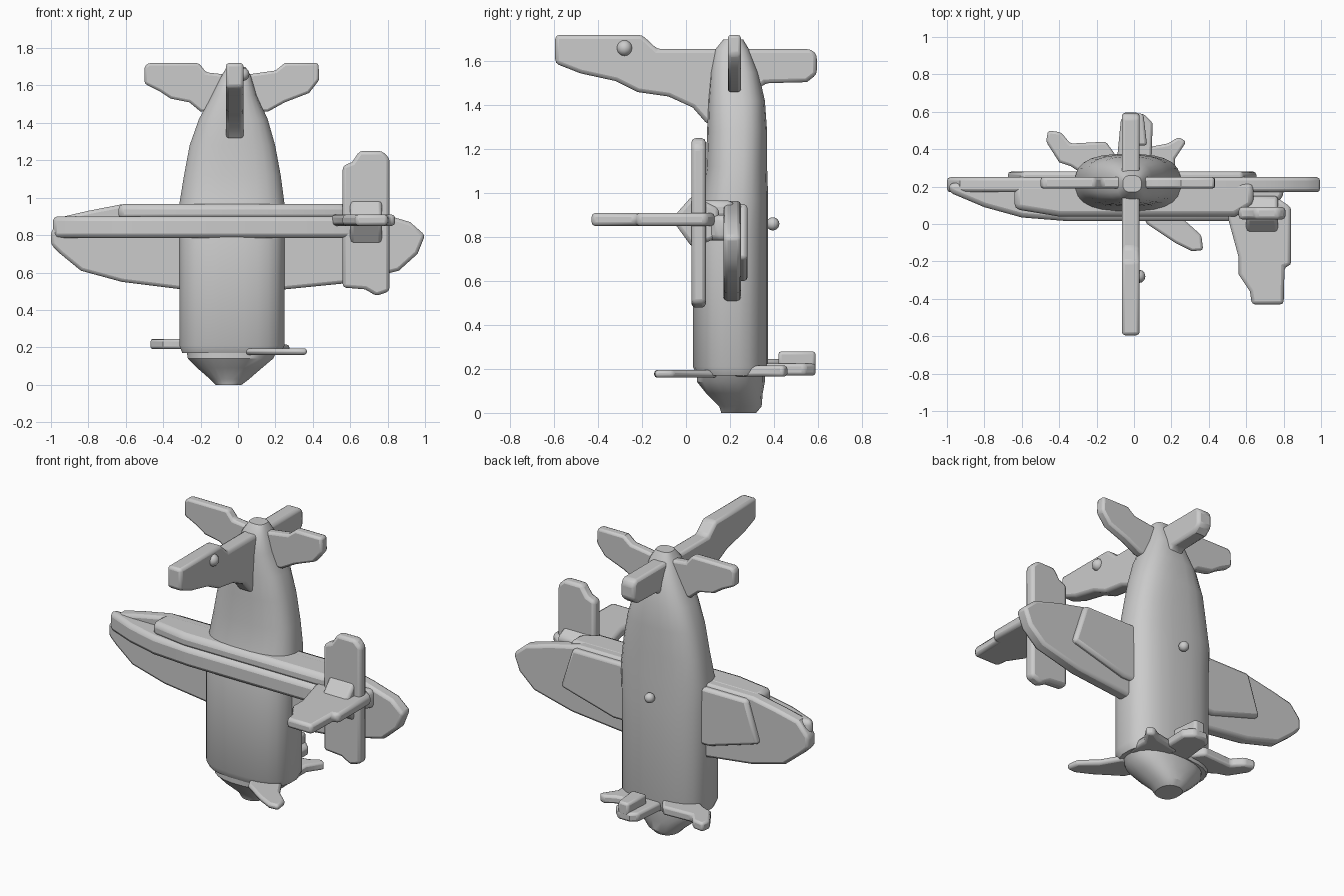
import bpy, bmesh, math
from mathutils import Vector


def finish(name, bm, bevel=0.0):
    bmesh.ops.recalc_face_normals(bm, faces=bm.faces)
    me = bpy.data.meshes.new(name)
    bm.to_mesh(me)
    bm.free()
    ob = bpy.data.objects.new(name, me)
    bpy.context.collection.objects.link(ob)
    if bevel:
        m = ob.modifiers.new("soft_edges", 'BEVEL')
        m.width, m.segments, m.limit_method = bevel, 2, 'ANGLE'
        m.angle_limit = math.radians(40)
    bpy.ops.object.select_all(action='DESELECT')
    ob.select_set(True)
    bpy.context.view_layer.objects.active = ob
    bpy.ops.object.shade_smooth_by_angle(angle=math.radians(35))
    return ob


def plate(name, pts, axis, lo, hi, bevel=0.018):
    """Extrude a flat outline along the given axis."""
    def place(p, d):
        c = list(p)
        c.insert("xyz".index(axis), d)
        return c
    bm = bmesh.new()
    a = [bm.verts.new(place(p, lo)) for p in pts]
    b = [bm.verts.new(place(p, hi)) for p in pts]
    bm.faces.new(a)
    bm.faces.new(b[::-1])
    n = len(pts)
    for i in range(n):
        bm.faces.new((a[i], b[i], b[(i + 1) % n], a[(i + 1) % n]))
    return finish(name, bm, bevel)


def loft(name, rings, n=24, power=2.7):
    """Rounded-box sections: z, x min, x max, y min, y max."""
    bm = bmesh.new()
    loops = []
    for z, x0, x1, y0, y1 in rings:
        row = []
        for i in range(n):
            t = math.tau * (i + 0.5) / n
            c, s = math.cos(t), math.sin(t)
            u = math.copysign(abs(c) ** (2 / power), c)
            v = math.copysign(abs(s) ** (2 / power), s)
            row.append(bm.verts.new(((x0 + x1) / 2 + u * (x1 - x0) / 2,
                                     (y0 + y1) / 2 + v * (y1 - y0) / 2, z)))
        loops.append(row)
    for a, b in zip(loops, loops[1:]):
        for i in range(n):
            j = (i + 1) % n
            bm.faces.new((a[i], a[j], b[j], b[i]))
    bm.faces.new(loops[0])
    bm.faces.new(loops[-1])
    return finish(name, bm)


def ball(name, loc, r):
    bm = bmesh.new()
    bmesh.ops.create_uvsphere(bm, u_segments=12, v_segments=8, radius=r)
    bmesh.ops.translate(bm, verts=bm.verts, vec=Vector(loc))
    return finish(name, bm)


# Fuselage standing on its nose
loft("fuselage", [
    (0.17, -0.30, 0.23, 0.05, 0.365), (0.21, -0.315, 0.25, 0.03, 0.375),
    (0.80, -0.315, 0.25, 0.03, 0.375), (0.97, -0.315, 0.25, 0.07, 0.375),
    (1.12, -0.29, 0.23, 0.09, 0.37), (1.28, -0.26, 0.20, 0.095, 0.37),
    (1.42, -0.21, 0.16, 0.10, 0.36), (1.55, -0.14, 0.10, 0.11, 0.33),
    (1.65, -0.09, 0.07, 0.13, 0.29), (1.70, -0.06, 0.04, 0.17, 0.26)])
loft("spinner", [
    (0.0, -0.12, 0.02, 0.16, 0.32), (0.03, -0.15, 0.06, 0.15, 0.345),
    (0.09, -0.22, 0.13, 0.09, 0.35), (0.14, -0.27, 0.19, 0.05, 0.36),
    (0.20, -0.28, 0.22, 0.05, 0.36)], power=2.3)

# Propeller blades
blades = [
    ("left", [(-0.20, 0.22), (-0.34, 0.31), (-0.40, 0.33), (-0.47, 0.44),
              (-0.46, 0.50), (-0.39, 0.49), (-0.34, 0.43), (-0.15, 0.44), (-0.05, 0.30)], 0.19, 0.245),
    ("back", [(-0.10, 0.25), (-0.07, 0.56), (-0.03, 0.59), (0.05, 0.59), (0.10, 0.54), (0.09, 0.25)], 0.17, 0.225),
    ("right", [(0.05, 0.22), (0.02, 0.40), (0.18, 0.43), (0.24, 0.465), (0.28, 0.44), (0.22, 0.35), (0.22, 0.22)], 0.165, 0.215),
    ("front", [(0.0, 0.14), (0.07, 0.0), (0.22, -0.10), (0.31, -0.145), (0.37, -0.14),
               (0.36, -0.06), (0.27, 0.02), (0.20, 0.14)], 0.16, 0.195)]
for side, pts, lo, hi in blades:
    plate(side + "_propeller_blade", pts, "z", lo, hi, 0.014)
plate("back_blade_tip", [(-0.03, 0.42), (-0.02, 0.59), (0.05, 0.59), (0.07, 0.42)], "z", 0.2, 0.28, 0.014)

# Wings: thin panel plus thick leading edge
plate("wing_panel", [
    (-1, 0.82), (-0.93, 0.90), (-0.80, 0.93), (-0.62, 0.965), (0.55, 0.965),
    (0.75, 0.92), (0.92, 0.87), (1, 0.80), (0.96, 0.70), (0.86, 0.61), (0.60, 0.545),
    (0.25, 0.51), (-0.30, 0.51), (-0.62, 0.55), (-0.84, 0.61), (-0.95, 0.70), (-1, 0.75)],
    "y", 0.17, 0.25)
plate("wing_thick_skin", [(-0.68, 0.70), (-0.60, 0.95), (0.58, 0.95), (0.66, 0.70), (0.3, 0.6), (-0.35, 0.6)],
      "y", 0.2, 0.28)
plate("wing_leading_edge", [
    (-0.99, 0.17), (-0.80, 0.09), (-0.60, 0.035), (-0.35, 0.015), (0.56, 0.015),
    (0.72, 0.06), (0.80, 0.15), (0.80, 0.22), (-0.99, 0.22)], "z", 0.785, 0.90, 0.025)
plate("wing_front_ridge", [(-0.64, 0.08), (-0.4, 0.04), (0.54, 0.04), (0.64, 0.1), (0.64, 0.22), (-0.64, 0.22)],
      "z", 0.88, 0.967, 0.03)

# Wing pod: upright plate with a forward fin
plate("pod_plate", [(0.56, 0.52), (0.68, 0.51), (0.74, 0.475), (0.81, 0.50), (0.81, 1.21),
                    (0.77, 1.25), (0.65, 1.25), (0.61, 1.19), (0.56, 1.17)], "y", 0.025, 0.09)
plate("pod_fin", [(0.50, 0.04), (0.56, -0.18), (0.56, -0.27), (0.62, -0.36), (0.63, -0.43),
                  (0.80, -0.43), (0.805, -0.23), (0.84, -0.22), (0.84, 0.09), (0.78, 0.13), (0.55, 0.13)],
      "z", 0.85, 0.91)
plate("pod_fairing", [(-0.05, 0.86), (-0.05, 0.90), (0.03, 0.99), (0.15, 0.93), (0.15, 0.80), (0.03, 0.75)],
      "x", 0.60, 0.77)

# Tail surfaces
plate("tailplane", [
    (-0.50, 1.70), (-0.48, 1.72), (-0.21, 1.72), (-0.17, 1.67), (-0.08, 1.66), (0.06, 1.66),
    (0.20, 1.68), (0.25, 1.72), (0.43, 1.72), (0.435, 1.63), (0.38, 1.56), (0.25, 1.51),
    (0.16, 1.46), (-0.20, 1.46), (-0.26, 1.51), (-0.36, 1.53), (-0.42, 1.57), (-0.50, 1.61)],
    "y", 0.19, 0.25)
plate("tail_fin", [
    (-0.595, 1.72), (-0.20, 1.72), (-0.13, 1.655), (0.57, 1.655), (0.595, 1.63), (0.595, 1.54),
    (0.55, 1.505), (0.36, 1.50), (0.28, 1.42), (0.10, 1.31), (0.03, 1.39), (-0.08, 1.44),
    (-0.22, 1.46), (-0.32, 1.51), (-0.48, 1.545), (-0.595, 1.59)], "x", -0.065, 0.03)

# Small studs
ball("fin_stud", (0.025, -0.28, 1.66), 0.036)
ball("back_stud", (-0.03, 0.395, 0.86), 0.03)
